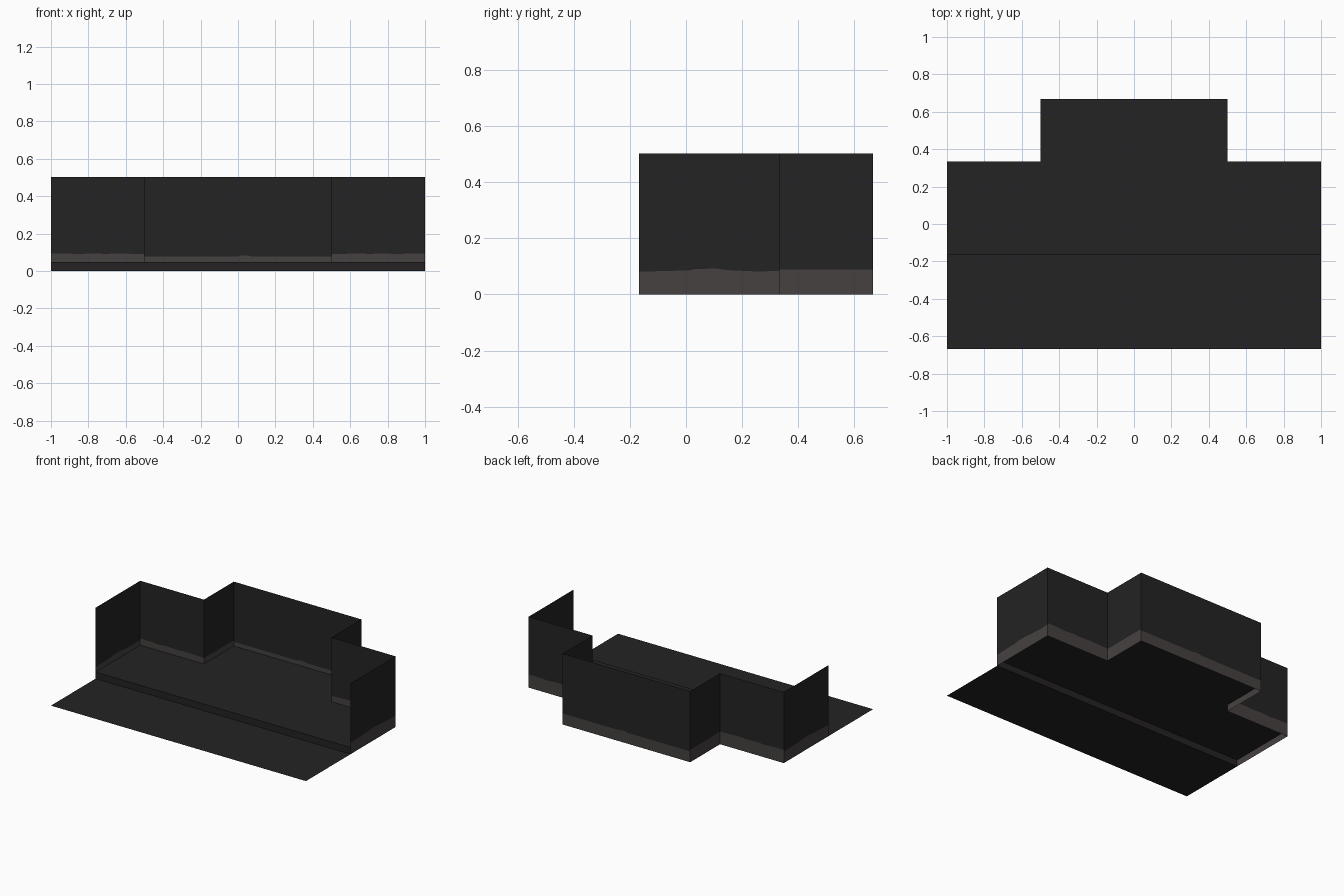
import bpy

if "Cube" in bpy.data.objects:
    bpy.data.objects.remove(bpy.data.objects["Cube"])

Y_FRONT, Y_STEP, Y_MID, Y_BACK = -0.667, -0.167, 0.333, 0.667
FLOOR, TOP = 0.047, 0.503


def material(name, rgb):
    m = bpy.data.materials.new(name)
    m.diffuse_color = (*rgb, 1)
    m.use_nodes = True
    m.node_tree.nodes["Principled BSDF"].inputs["Base Color"].default_value = m.diffuse_color
    return m


charcoal = material("charcoal", (0.017, 0.017, 0.017))
trim = material("warm grey trim", (0.060, 0.053, 0.051))
riser_mat = material("dark brown grey", (0.018, 0.016, 0.016))


def sheet(name, verts, faces, mats, indices=None):
    me = bpy.data.meshes.new(name)
    me.from_pydata(verts, [], faces)
    for m in mats:
        me.materials.append(m)
    for p, i in zip(me.polygons, indices or [0] * len(faces)):
        p.material_index = i
    ob = bpy.data.objects.new(name, me)
    bpy.context.collection.objects.link(ob)
    return ob


def wall(name, a, b, edge):
    """Thin wall from a to b; edge lists (fraction, height) of the uneven trim line."""
    verts, faces, idx = [], [], []
    for t, h in edge:
        x, y = (a[k] + (b[k] - a[k]) * t for k in (0, 1))
        verts += [(x, y, 0), (x, y, h), (x, y, TOP)]
    for i in range(len(edge) - 1):
        v = 3 * i
        for row in (0, 1):
            faces.append((v + row, v + 3 + row, v + 4 + row, v + 1 + row))
            idx.append(1 - row)
    sheet(name, verts, faces, [charcoal, trim], idx)


# Uneven upper edges of the trim
side_edge = [(0, .081), (.36, .086), (.40, .091), (.56, .092), (.62, .087),
             (.88, .081), (.92, .083), (1, .083)]
wing_edge = [(0, .094), (.2, .093), (.3, .089), (.42, .094), (.6, .091),
             (.7, .094), (.9, .091), (1, .090)]
back_edge = [(0, .077), (.5, .077), (.51, .083), (.55, .083), (.57, .078), (1, .078)]

# Walls on both sides, then the back wall
for s, side in ((1, "right"), (-1, "left")):
    wall(side + "_end_wall", (s, Y_STEP), (s, Y_MID), side_edge)
    wall(side + "_wing_wall", (s, Y_MID), (s * 0.5, Y_MID), wing_edge)
    wall(side + "_alcove_wall", (s * 0.5, Y_MID), (s * 0.5, Y_BACK), [(0, .088), (1, .088)])
wall("back_wall", (-0.5, Y_BACK), (0.5, Y_BACK), back_edge)

# Raised T-shaped floor
sheet("raised_floor",
      [(x, y, FLOOR) for x, y in ((-1, Y_STEP), (1, Y_STEP), (1, Y_MID), (.5, Y_MID),
                                  (.5, Y_BACK), (-.5, Y_BACK), (-.5, Y_MID), (-1, Y_MID))],
      [tuple(range(8))], [charcoal])

# Step riser and the lower ground strip in front
sheet("step_riser", [(-1, Y_STEP, 0), (1, Y_STEP, 0), (1, Y_STEP, FLOOR), (-1, Y_STEP, FLOOR)],
      [(0, 1, 2, 3)], [riser_mat])
sheet("front_ground", [(-1, Y_FRONT, 0), (1, Y_FRONT, 0), (1, Y_STEP, 0), (-1, Y_STEP, 0)],
      [(0, 1, 2, 3)], [charcoal])
